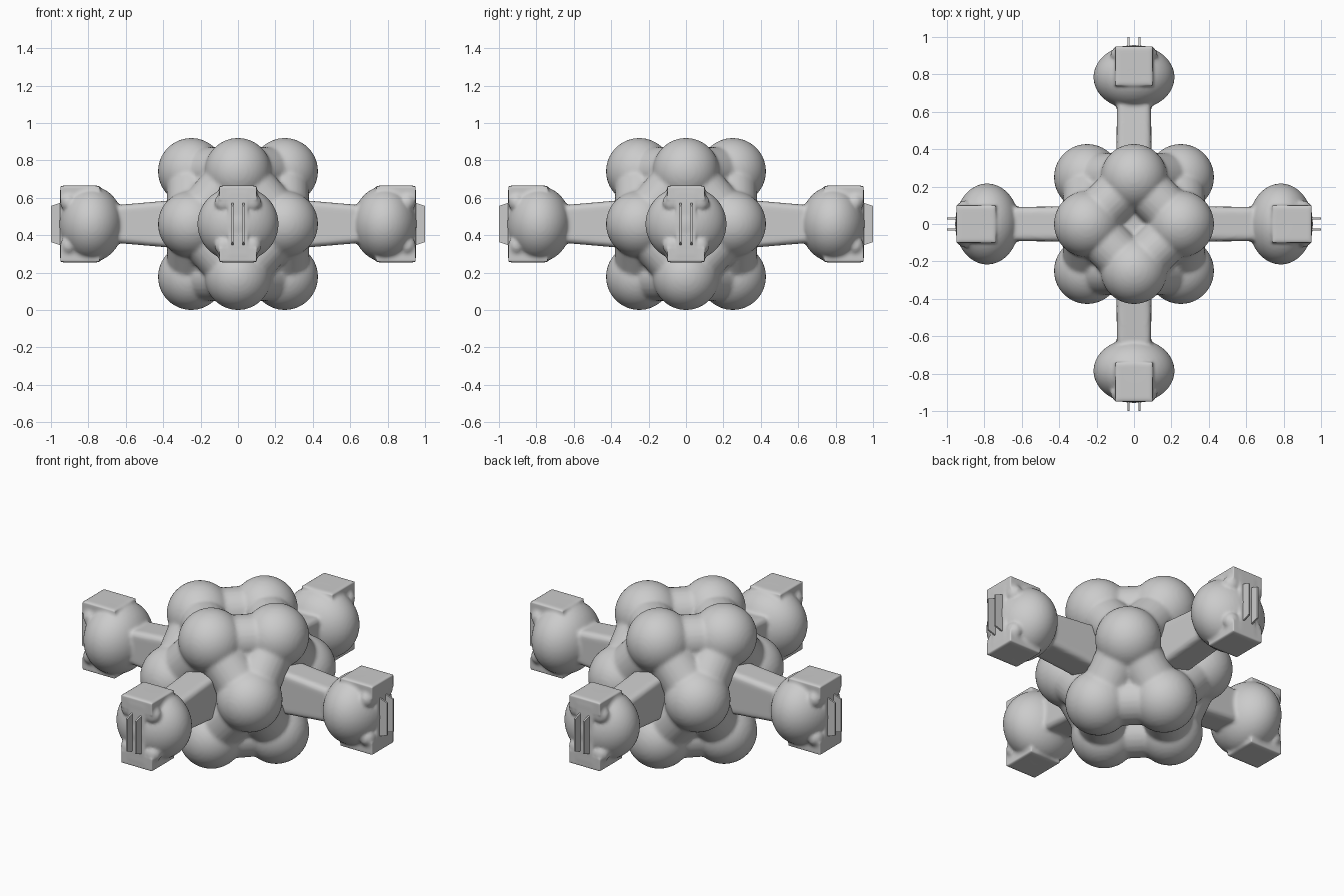
import bpy, bmesh
from math import pi
from itertools import combinations
from mathutils import Vector, Matrix

if "Cube" in bpy.data.objects:
    bpy.data.objects.remove(bpy.data.objects["Cube"])

CZ = 0.46          # height of the centre
R = 0.178          # cluster ball radius


def ball(bm, c, r):
    m = Matrix.Translation(c) @ Matrix.Diagonal((*r, 1))
    bmesh.ops.create_icosphere(bm, subdivisions=4, radius=1, matrix=m)


def box(bm, x, y, z):
    c = ((x[0] + x[1]) / 2, (y[0] + y[1]) / 2, (z[0] + z[1]) / 2)
    s = (x[1] - x[0], y[1] - y[0], z[1] - z[0], 1)
    return bmesh.ops.create_cube(bm, size=1, matrix=Matrix.Translation(c) @ Matrix.Diagonal(s))['verts']


def rod(bm, a, b, r):
    d = b - a
    m = Matrix.Translation((a + b) / 2) @ d.to_track_quat('Z', 'Y').to_matrix().to_4x4()
    bmesh.ops.create_cone(bm, cap_ends=True, segments=24, radius1=r, radius2=r,
                          depth=d.length, matrix=m)


def make(name, bm, fuse=0.0, angle=0.0):
    me = bpy.data.meshes.new(name)
    bm.to_mesh(me)
    bm.free()
    ob = bpy.data.objects.new(name, me)
    bpy.context.collection.objects.link(ob)
    ob.location.z = CZ
    ob.rotation_euler.z = angle
    if fuse:
        m = ob.modifiers.new("fuse", 'REMESH')
        m.mode = 'VOXEL'
        m.voxel_size = fuse
        m.use_smooth_shade = True
        s = ob.modifiers.new("soften", 'SMOOTH')
        s.factor = 0.5
        s.iterations = 3
    return ob


# Cluster: twelve balls at the corners of a cuboctahedron, webbed together
H = 0.282
pts = [Vector((sx * 0.25, sy * 0.25, 0)) for sx in (-1, 1) for sy in (-1, 1)]
for z in (-H, H):
    for s in (-0.25, 0.25):
        pts += [Vector((s, 0, z)), Vector((0, s, z))]
bm = bmesh.new()
hull = bmesh.ops.convex_hull(bm, input=[bm.verts.new(p) for p in pts])
bmesh.ops.recalc_face_normals(bm, faces=bm.faces[:])
for p in pts:
    ball(bm, p, (R, R, R))
for a, b in combinations(pts, 2):
    if (a - b).length < 0.4:
        rod(bm, a, b, 0.13)
make("ball_cluster", bm, 0.012)

# Four arms: neck, end ball, clamp pads and end fins
for i in range(4):
    bm = bmesh.new()
    neck = box(bm, (0.2, 0.75), (-0.095, 0.095), (-0.14, 0.14))
    for v in neck:
        if v.co.x > 0.5:
            v.co.z *= 0.66
            v.co.y *= 0.95
    edges = [e for e in bm.edges if abs(e.verts[0].co.x - e.verts[1].co.x) > 0.3]
    bmesh.ops.bevel(bm, geom=edges, offset=0.03, segments=3, affect='EDGES', profile=0.5)
    ball(bm, (0.785, 0, 0), (0.172, 0.217, 0.203))
    for s in (-1, 1):
        z = sorted((s * 0.13, s * 0.205))
        box(bm, (0.74, 0.95), (-0.1, 0.1), z)
        # rounded knobs beside the end bar
        for y in (-0.075, 0.075):
            ball(bm, (0.905, y, s * 0.115), (0.045, 0.05, 0.05))
    box(bm, (0.85, 0.952), (-0.05, 0.05), (-0.17, 0.17))
    make("arm_%d" % (i + 1), bm, 0.01, i * pi / 2)

    bm = bmesh.new()
    for s in (-1, 1):
        fin = box(bm, (0.9, 1.0), sorted((s * 0.024, s * 0.034)), (-0.13, 0.13))
        for v in fin:
            if v.co.x > 0.95:
                v.co.z *= 0.74
    make("end_fins_%d" % (i + 1), bm, 0, i * pi / 2)
